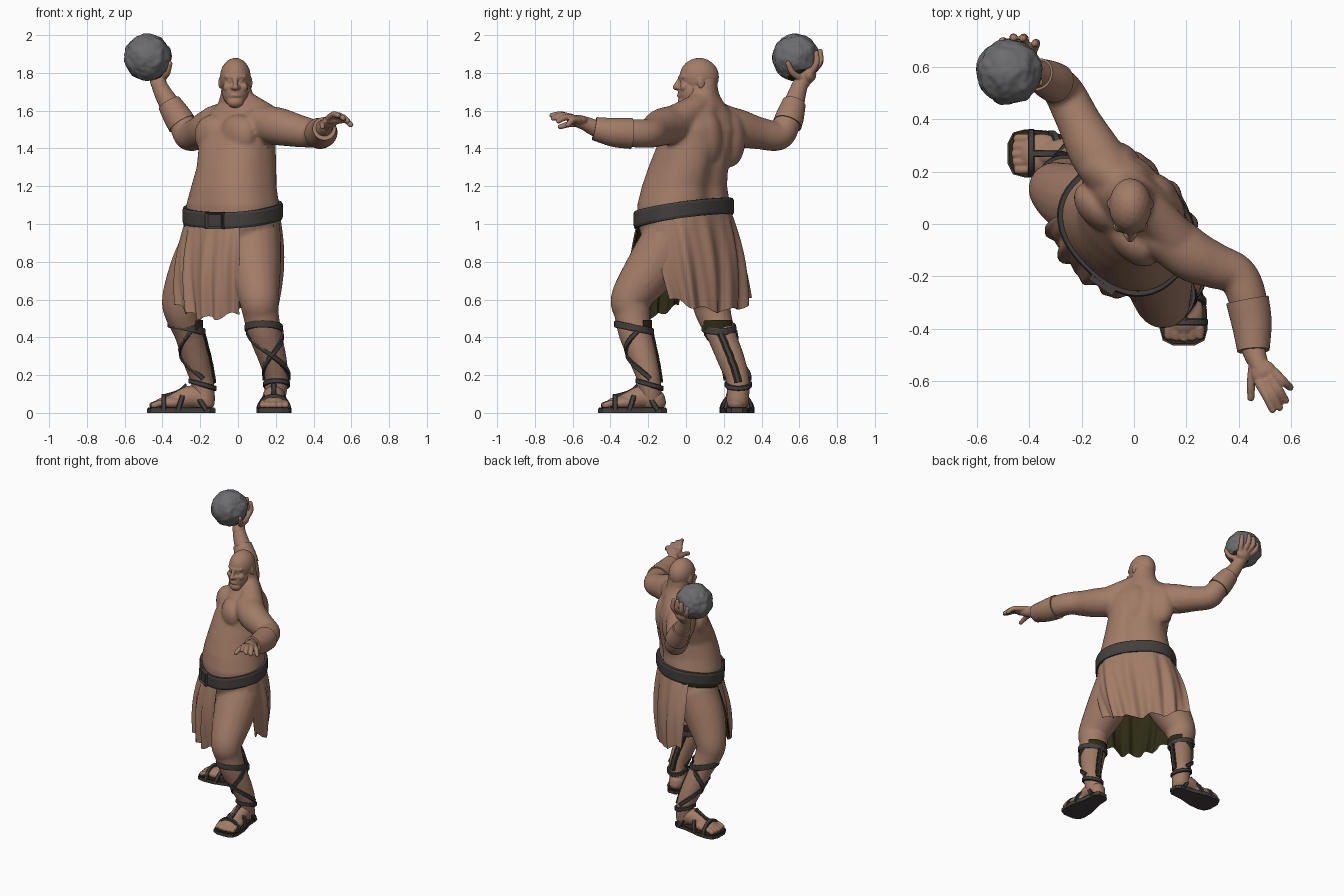
import bpy, bmesh, math
from mathutils import Vector, Matrix, noise

if "Cube" in bpy.data.objects:
    bpy.data.objects.remove(bpy.data.objects["Cube"])
def material(name, rgb):
    m = bpy.data.materials.new(name)
    m.diffuse_color = (*rgb, 1)
    m.use_nodes = True
    m.node_tree.nodes["Principled BSDF"].inputs["Base Color"].default_value = m.diffuse_color
    return m
TAN = material("tan skin and cloth", (0.36, 0.20, 0.135))
LEATHER = material("dark leather", (0.055, 0.049, 0.046))
STONE = material("grey stone", (0.15, 0.15, 0.157))
OLIVE = material("dark olive lining", (0.026, 0.024, 0.007))
# helpers
def finish(name, bm, mat, normals=True, smooth=True):
    if normals:
        bmesh.ops.recalc_face_normals(bm, faces=bm.faces)
    me = bpy.data.meshes.new(name)
    bm.to_mesh(me)
    me.materials.append(mat)
    me.polygons.foreach_set("use_smooth", [smooth] * len(me.polygons))
    ob = bpy.data.objects.new(name, me)
    bpy.context.collection.objects.link(ob)
    return ob
def sculpt(name, bm, voxel, smooth):  # fuse overlapping volumes into one smooth skin
    ob = finish(name, bm, TAN)
    r = ob.modifiers.new("fuse", 'REMESH')
    r.mode, r.voxel_size, r.use_smooth_shade = 'VOXEL', voxel, True
    s = ob.modifiers.new("soften", 'SMOOTH')
    s.factor, s.iterations = 0.5, smooth
def spline(pts, n=6):
    p = [Vector(q) for q in pts]
    p = [2 * p[0] - p[1]] + p + [2 * p[-1] - p[-2]]
    out = []
    for a, b, c, d in zip(p, p[1:], p[2:], p[3:]):
        out += [0.5 * (2 * b + (c - a) * t + (2 * a - 5 * b + 4 * c - d) * t * t + (3 * b - a - 3 * c + d) * t ** 3)
                for t in (k / n for k in range(n))]
    return out + [p[-2]]
def loft(bm, rings, caps=True):
    rv = [[bm.verts.new(q) for q in ring] for ring in rings]
    for a, b in zip(rv, rv[1:]):
        for i in range(len(a)):
            bm.faces.new((a[i - 1], a[i], b[i], b[i - 1]))
    if caps:
        bm.faces.new(rv[0]), bm.faces.new(rv[-1])
def ball(bm, c, r, yaw=0):
    r = (r,) * 3 if isinstance(r, float) else r
    bmesh.ops.create_icosphere(bm, subdivisions=3, radius=1, matrix=Matrix.Translation(c)
                               @ Matrix.Rotation(math.radians(yaw), 4, 'Z') @ Matrix.Diagonal((*r, 1)))
def tube(bm, pts, round_ends=True, seg=20):  # points are x, y, z, radius
    s, u, rings = spline(pts), None, []
    for i, q in enumerate(s):
        t = (s[min(i + 1, len(s) - 1)].xyz - s[max(i - 1, 0)].xyz).normalized()
        u = (t.orthogonal() if u is None else u - t * u.dot(t)).normalized()
        rings.append([q.xyz + q.w * (u * math.cos(a) + t.cross(u) * math.sin(a))
                      for a in (2 * math.pi * k / seg for k in range(seg))])
    loft(bm, rings)
    for q in (s[0], s[-1]) if round_ends else ():
        ball(bm, q.xyz, float(q.w))
def band(name, pts, normals, width, thick, closed=False, mat=LEATHER):  # flat strap lying on a surface
    bm, rings, n = bmesh.new(), [], len(pts)
    for i in range(n):
        a, b = (pts[i - 1], pts[(i + 1) % n]) if closed else (pts[max(i - 1, 0)], pts[min(i + 1, n - 1)])
        w, o = (b - a).normalized().cross(normals[i]).normalized() * width / 2, normals[i] * thick
        rings.append([pts[i] + w * x + o * y for x, y in ((-1, -1), (1, -1), (1, .6), (.7, 1), (-.7, 1), (-1, .6))])
    loft(bm, rings + rings[:1] if closed else rings, not closed)
    bmesh.ops.remove_doubles(bm, verts=bm.verts, dist=1e-5)
    finish(name, bm, mat, smooth=False)
def oval(t, a, b, n=2.4):
    c, s = math.cos(t), math.sin(t)
    return Vector((math.copysign(a * abs(c) ** (2 / n), c), math.copysign(b * abs(s) ** (2 / n), s), 0))
# body: torso sections, chest and back muscles, shoulders, arms, legs
LEFT_LEG = [(.077, -.08, .92, .15), (.09, -.185, .76, .138), (.11, -.29, .61, .108), (.12, -.285, .53, .096),
            (.143, -.268, .42, .088), (.185, -.225, .28, .074), (.205, -.195, .17, .062), (.19, -.185, .07, .06)]
RIGHT_LEG = [(-.14, .08, .92, .15), (-.225, .095, .76, .138), (-.295, .13, .61, .108), (-.295, .145, .53, .095),
             (-.26, .185, .42, .078), (-.22, .24, .28, .072), (-.19, .275, .17, .062), (-.18, .275, .07, .06)]
# z, centre x, centre y, half width, half depth, turn
TORSO = [(.78, -.03, 0, .17, .12, -40), (.9, -.03, -.005, .235, .185, -45), (1.0, -.028, -.012, .258, .207, -45),
         (1.1, -.028, -.012, .258, .211, -45), (1.2, -.022, -.008, .23, .2, -45), (1.3, -.008, .012, .208, .195, -45),
         (1.4, -.005, .045, .208, .182, -45), (1.5, 0, .075, .215, .155, -45), (1.58, 0, .095, .18, .115, -45),
         (1.64, 0, .1, .11, .088, -42), (1.7, -.008, .09, .08, .08, -20), (1.78, -.012, .085, .075, .08, 0)]
bm, rings = bmesh.new(), []
for z, cx, cy, a, b, yaw in TORSO:
    turn, ring = Matrix.Rotation(math.radians(yaw), 3, 'Z'), []
    for t in (2 * math.pi * k / 64 for k in range(64)):
        groove = 1 - .1 * math.exp(-((t - math.pi / 2) / .2) ** 2) * (1.05 < z < 1.62)
        ring.append(turn @ oval(t, a, b, 2.3) * groove + Vector((cx, cy, z)))
    rings.append(ring)
loft(bm, rings)
for c, r in (((0, -.068, 1.47), (.115, .073, .11)), ((-.135, .062, 1.47), (.115, .073, .11)),
             ((.09, .115, 1.45), (.09, .07, .15)), ((-.05, .235, 1.45), (.09, .07, .15))):
    ball(bm, c, r, -45)
for pts in (LEFT_LEG, RIGHT_LEG, [(.0, .1, 1.665, .06), (.07, .05, 1.615, .07), (.15, -.05, 1.55, .085)],
            [(-.01, .11, 1.645, .06), (-.06, .16, 1.585, .07), (-.13, .22, 1.54, .085)],
            [(.13, -.05, 1.53, .1), (.22, -.12, 1.515, .1), (.31, -.16, 1.495, .088), (.392, -.193, 1.48, .077),
             (.43, -.27, 1.48, .075), (.45, -.38, 1.485, .066), (.455, -.47, 1.505, .048), (.465, -.51, 1.52, .042)],
            [(-.1, .2, 1.53, .1), (-.155, .285, 1.505, .1), (-.21, .39, 1.48, .085), (-.26, .49, 1.468, .079),
             (-.295, .535, 1.53, .071), (-.34, .56, 1.6, .061), (-.39, .585, 1.68, .05), (-.42, .605, 1.74, .042)]):
    tube(bm, pts)
sculpt("body", bm, .011, 6)
# head
bm, X = bmesh.new(), -.014
ball(bm, (X, .07, 1.778), (.082, .105, .102))
ball(bm, (X, .03, 1.7), (.07, .072, .085))
ball(bm, (X, -.008, 1.647), (.045, .036, .034))  # chin
tube(bm, [(X - .045, -.009, 1.78, .014), (X, -.027, 1.776, .015), (X + .045, -.009, 1.78, .014)])
tube(bm, [(X, -.028, 1.775, .011), (X, -.045, 1.745, .012), (X, -.055, 1.724, .016)])
tube(bm, [(X - .022, -.033, 1.68, .007), (X, -.04, 1.68, .009), (X + .022, -.033, 1.68, .007)])
for s in (-1, 1):  # cheek, nostril, eye, ear
    for x, y, z, r in ((.042, -.01, 1.725, (.026, .022, .024)), (.015, -.042, 1.722, .012),
                       (.03, -.018, 1.757, .013), (.078, .082, 1.748, (.011, .022, .034))):
        ball(bm, (X + s * x, y, z), r, s * 20)
sculpt("head", bm, .0055, 4)
# hands: each finger is base, middle, tip
LEFT_FINGERS = [((.48, -.61, 1.56), (.507, -.66, 1.58), (.53, -.71, 1.575)),
                ((.505, -.605, 1.565), (.533, -.655, 1.575), (.557, -.702, 1.56)),
                ((.525, -.59, 1.56), (.555, -.635, 1.565), (.58, -.675, 1.545)),
                ((.54, -.57, 1.55), (.57, -.6, 1.55), (.597, -.625, 1.525)),
                ((.455, -.55, 1.53), (.448, -.61, 1.53), (.447, -.665, 1.515))]
RIGHT_FINGERS = [((-.465, .66, 1.8), (-.495, .695, 1.835), (-.505, .7, 1.88)),
                 ((-.44, .67, 1.81), (-.46, .71, 1.855), (-.46, .712, 1.905)),
                 ((-.415, .67, 1.81), (-.42, .71, 1.86), (-.425, .71, 1.915)),
                 ((-.39, .66, 1.8), (-.375, .69, 1.85), (-.38, .69, 1.905)),
                 ((-.4, .61, 1.77), (-.375, .565, 1.8), (-.36, .54, 1.85))]
for name, wrist, palm, size, yaw, fingers in (
        ("left_hand", [(.46, -.48, 1.51, .042), (.475, -.53, 1.53, .038), (.495, -.57, 1.545, .034)],
         (.5, -.575, 1.55), (.05, .058, .026), 25, LEFT_FINGERS),
        ("right_hand", [(-.41, .595, 1.72, .042), (-.425, .62, 1.76, .042), (-.425, .645, 1.79, .045)],
         (-.425, .65, 1.79), (.055, .038, .045), 0, RIGHT_FINGERS)):
    bm = bmesh.new()
    tube(bm, wrist)
    ball(bm, palm, size, yaw)
    for f in fingers:
        tube(bm, [(*q, r) for q, r in zip(f, (.019, .017, .014))], seg=12)
    sculpt(name, bm, .005, 3)
# wrist bands
for name, pts in (("left_wrist_band", [(.434, -.29, 1.48, .083), (.45, -.38, 1.485, .077), (.457, -.485, 1.505, .062)]),
                  ("right_wrist_band", [(-.297, .537, 1.53, .077), (-.325, .552, 1.575, .074), (-.365, .572, 1.64, .063)])):
    bm = bmesh.new()
    tube(bm, pts, False, 28)
    finish(name, bm, TAN).data.polygons.foreach_set("use_smooth", [len(f.verts) == 4 for f in bm.faces])
# feet, sandals and leg straps
SOLE = [(0, -.03), (.03, -.055), (.12, -.062), (.22, -.088), (.3, -.092), (.345, -.08), (.365, -.04)]
for side, heel, yaw, leg in (("left", (.19, -.1), -90, LEFT_LEG), ("right", (-.118, .27), 180, RIGHT_LEG)):
    M = Matrix.Translation((*heel, 0)) @ Matrix.Rotation(math.radians(yaw), 4, 'Z')
    R, bm = M.to_3x3(), bmesh.new()
    tube(bm, [(.065, 0, .07, .056), (.13, 0, .085, .06), (.2, 0, .065, .05), (.26, 0, .05, .035)])
    ball(bm, (.235, 0, .052), (.085, .076, .038))
    ball(bm, (.06, 0, .055), (.055, .052, .045))
    for v in (-.058, -.028, .002, .032, .062):  # toes
        u = .335 - .35 * abs(v) ** 1.3
        tube(bm, [(.25, v * .85, .05, .02), (u - .03, v, .05, .018), (u, v, .04, .018)], seg=12)
    bm.transform(M)
    sculpt(side + "_foot", bm, .006, 3)
    outline = SOLE + [(u, -v) for u, v in reversed(SOLE)]
    for part, z0, z1, k, mat in (("sandal_sole", 0, .022, 1, LEATHER), ("sandal_insole", .02, .028, .97, OLIVE)):
        bm = bmesh.new()
        loft(bm, [[M @ Vector((.18 + (u - .18) * k, v * k, z)) for u, v in outline] for z in (z0, z1)])
        finish(f"{side}_{part}", bm, mat, smooth=False)
    arc = [math.pi * k / 16 for k in range(17)]
    for i, (u, w, h, lean) in enumerate(((.275, .085, .078, .0), (.2, .08, .09, -.03), (.05, .062, .09, .06))):
        p = [M @ Vector((u + lean * math.sin(a), w * math.cos(a), .015 + h * math.sin(a))) for a in arc]
        n = [(R @ Vector((0, math.cos(a) / w, math.sin(a) / h))).normalized() for a in arc]
        band(f"{side}_foot_strap_{i + 1}", p, n, .026, .008)
    mid = [M @ q for q in spline([(.285, 0, .088), (.2, 0, .114), (.155, 0, .15)])]
    band(side + "_instep_strap", mid, [(R @ Vector((.4, 0, 1))).normalized()] * len(mid), .028, .008)
    samples, face = spline(leg, 16), math.atan2(R[1][0], R[0][0])
    def leg_band(part, path, *args, **kw):  # path of angle and height on the shin
        nor = [Vector((math.cos(face + a), math.sin(face + a), 0)) for a, z in path]
        at = [min(samples, key=lambda s: abs(s.z - z)) for a, z in path]
        pts = [Vector((q.x, q.y, z)) + d * (q.w + .002) for q, d, (a, z) in zip(at, nor, path)]
        band(f"{side}_{part}", pts, nor, *args, **kw)
    ring = [2 * math.pi * k / 32 for k in range(32)]
    for part, z, w in (("knee_strap", .45, .036), ("ankle_strap", .15, .026)):
        leg_band(part, [(a, z + .02 * math.cos(a)) for a in ring], w, .009, True)
    for s, part in ((-1, "cross_strap_a"), (1, "cross_strap_b")):
        leg_band(part, [(s * (1.7 - 3.4 * k / 20), .43 - .25 * k / 20) for k in range(21)], .026, .009)
    down = [(math.pi, .44 - .28 * k / 12) for k in range(13)]
    leg_band("calf_strap", down, .026, .009)
    leg_band("calf_lining", down, .042, .004, mat=OLIVE)
    leg_band("knee_lining", [(math.pi - 1 + k / 6, .465) for k in range(13)], .055, .004, mat=OLIVE)
# belt and buckle
TURN = Matrix.Rotation(math.radians(-45), 3, 'Z')  # local -y is the hip front
C = Vector((-.028, -.012, 0))
def belt_point(deg, grow=0):
    d = TURN @ oval(math.radians(deg), .262 + grow, .214 + grow)
    return C + d + Vector((0, 0, 1.058 + .077 * d.x + .152 * d.y))
def belt_normal(deg):
    t = belt_point(deg + 1) - belt_point(deg - 1)
    return Vector((t.y, -t.x, 0)).normalized()
for name, degs, drop, w, th, closed, mat in (("belt", range(2, 362, 4), 0, .086, .013, True, LEATHER),
                                             ("belt_lining", range(150, 236, 4), -.02, .09, .007, False, OLIVE)):
    band(name, [belt_point(a) + Vector((0, 0, drop)) for a in degs], [belt_normal(a) for a in degs], w, th, closed, mat)
bm = bmesh.new()
bmesh.ops.create_cube(bm, size=1, matrix=Matrix.Diagonal((.11, .03, .09, 1)))
bmesh.ops.inset_individual(bm, faces=[f for f in bm.faces if f.normal.y < -.9], thickness=.018, depth=-.01)
n = belt_normal(285)
bm.transform(Matrix.Translation(belt_point(285, .012)) @ Matrix.Rotation(math.atan2(n.x, -n.y), 4, 'Z'))
finish("buckle", bm, LEATHER, smooth=False)
# skirt flaps: folded cloth with a lining; hem points are sideways, forward, height in hip axes
def flap(name, a0, a1, ends, folds, rows=22):
    hem = spline(ends, 24)
    for part, mat, inset in (("", TAN, 0), ("_lining", OLIVE, .006)):
        bm, grid = bmesh.new(), []
        for i, h in enumerate(hem):
            t = i / (len(hem) - 1)
            n, top = belt_normal(a0 + (a1 - a0) * t), belt_point(a0 + (a1 - a0) * t, -.004) - Vector((0, 0, .02))
            low = TURN @ Vector((h.x, -h.y, 0)) + Vector((0, 0, h.z + .012 * math.sin(23 * t)))
            wave = lambda v: .013 * v ** .6 * (math.sin(folds * 6.28 * t + v) + .5 * math.sin(folds * 11 * t + 2 - v))
            grid.append([bm.verts.new(top.lerp(low, v) + n * (wave(v) + .025 * math.sin(math.pi * v) - inset))
                         for v in (j / rows for j in range(rows + 1))])
        for p, q in zip(grid, grid[1:]):
            for j in range(rows):
                quad = (p[j], p[j + 1], q[j + 1], q[j])
                bm.faces.new(quad[::-1] if inset else quad)
        finish(name + part, bm, mat, normals=False)
flap("front_skirt_flap", 218, 318, [(-.2, .255, .57), (-.07, .285, .52), (.07, .27, .5), (.2, .19, .53)], 4)
flap("back_skirt_flap", 8, 168, [(.19, -.08, .6), (.1, -.17, .56), (-.06, -.195, .54), (-.24, -.18, .56), (-.385, -.1, .62)], 5)
# boulder, with a dark contact patch above the palm
bm, O = bmesh.new(), Vector((-.478, .582, 1.882))
bmesh.ops.create_icosphere(bm, subdivisions=5, radius=1)
for v in bm.verts:
    v.co = v.co * (.124 + .008 * noise.noise(v.co * 2.2) + .005 * noise.noise(v.co * 5)) + O
for f in bm.faces:
    f.material_index = int((f.calc_center_median() - O).normalized().dot(Vector((.45, .2, -.87))) > .86)
finish("boulder", bm, STONE).data.materials.append(OLIVE)
